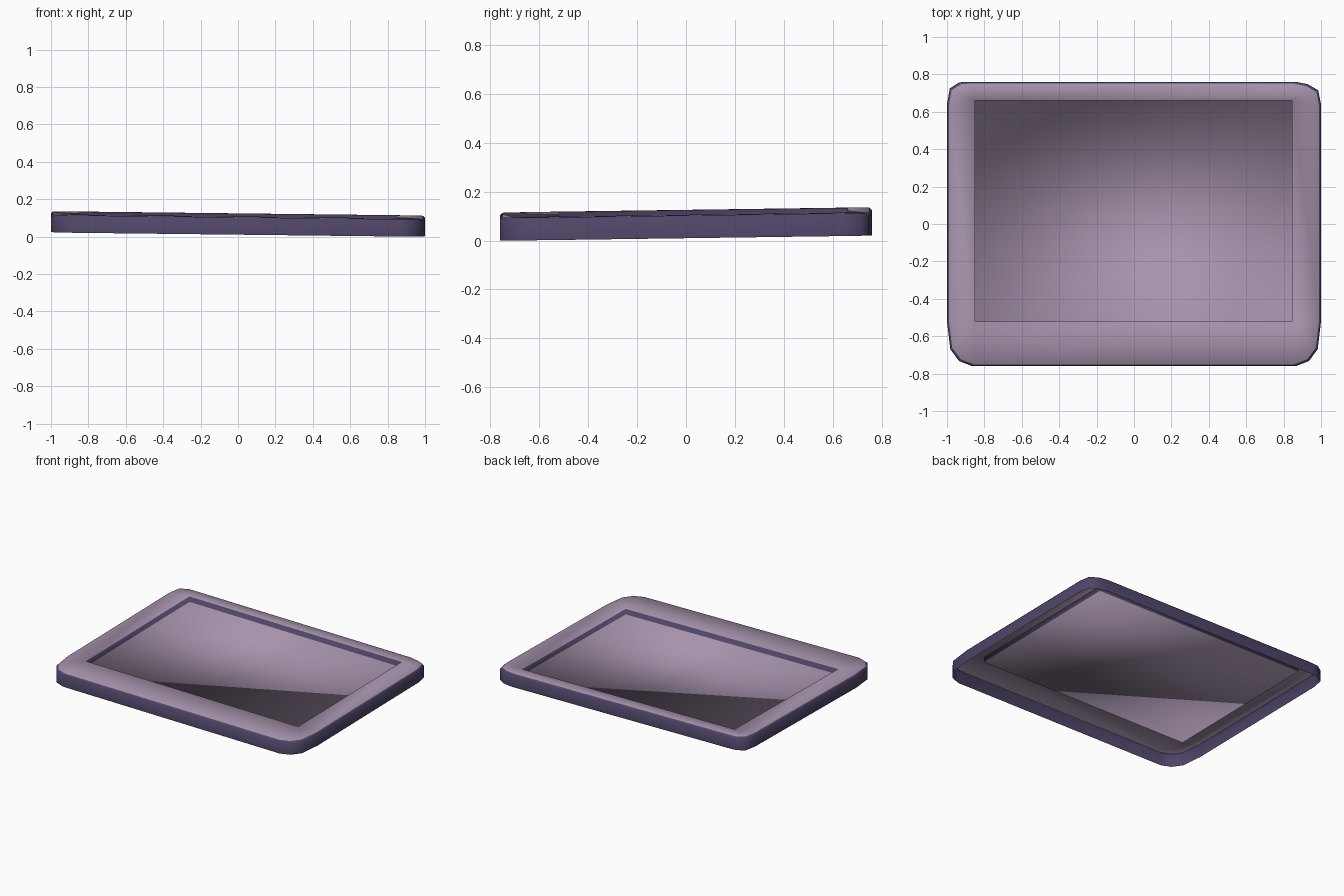
import bpy, bmesh, math

if "Cube" in bpy.data.objects:
    bpy.data.objects.remove(bpy.data.objects["Cube"])

def material(name, col):
    m = bpy.data.materials.new(name)
    m.diffuse_color = (*col, 1)
    m.use_nodes = True
    m.node_tree.nodes["Principled BSDF"].inputs["Base Color"].default_value = m.diffuse_color
    return m

mauve = material("mauve", (0.38, 0.29, 0.41))
indigo = material("dark_indigo", (0.078, 0.06, 0.135))

def tilt(x, y):
    # the whole tray leans slightly: lowest at front right
    return 0.022 - 0.0115 * x + 0.0138 * y

def corner(cx, cy, pts):
    return [(cx * px, cy * py) for px, py in pts]

# outline corners, counter-clockwise from the back right
back = [(1.0, 0.64), (0.985, 0.715), (0.93, 0.747), (0.865, 0.76)]
back_l = [(1.0, 0.64), (0.985, 0.725), (0.935, 0.757), (0.9, 0.76)]
front = [(1.0, -0.52), (0.982, -0.67), (0.935, -0.733), (0.865, -0.76)]
outline = (back + corner(-1, 1, back_l[::-1]) + corner(-1, 1, front) + front[::-1])
inner = [(0.845, 0.66), (-0.85, 0.66), (-0.85, -0.52), (0.845, -0.52)]

bm = bmesh.new()

def ring(points, z, inset=0.0):
    return [bm.verts.new((x * (1 - inset), y * (1 - inset * 1.3), z + tilt(x, y)))
            for x, y in points]

def band(a, b, mat):
    n = len(a)
    for i in range(n):
        j = (i + 1) % n
        f = bm.faces.new((a[i], a[j], b[j], b[i]))
        f.material_index = mat

# outer wall, open underneath
base = ring(outline, 0.0)
wall_top = ring(outline, 0.083)
rim = ring(outline, 0.093, 0.010)
band(base, wall_top, 1)
band(wall_top, rim, 1)

# wide border between outline and recess, four corner fans and four sides
lip = ring(inner, 0.094)
for c in range(4):
    o = rim[c * 4:c * 4 + 4]
    for k in range(3):
        bm.faces.new((o[k], o[k + 1], lip[c]))
    bm.faces.new((o[3], rim[(c * 4 + 4) % 16], lip[(c + 1) % 4], lip[c]))

# recess walls and floor
floor = ring(inner, 0.055)
band(lip, floor, 1)
bm.faces.new(floor)

for f in bm.faces:
    f.smooth = True
bmesh.ops.recalc_face_normals(bm, faces=bm.faces[:])
if bm.faces[:][-1].normal.z < 0:
    bmesh.ops.reverse_faces(bm, faces=bm.faces[:])

# settle on the ground
low = min(v.co.z for v in bm.verts)
bmesh.ops.translate(bm, verts=bm.verts[:], vec=(0, 0, -low))

me = bpy.data.meshes.new("tray")
bm.to_mesh(me)
bm.free()
me.materials.append(mauve)
me.materials.append(indigo)
bpy.context.collection.objects.link(bpy.data.objects.new("tray", me))
